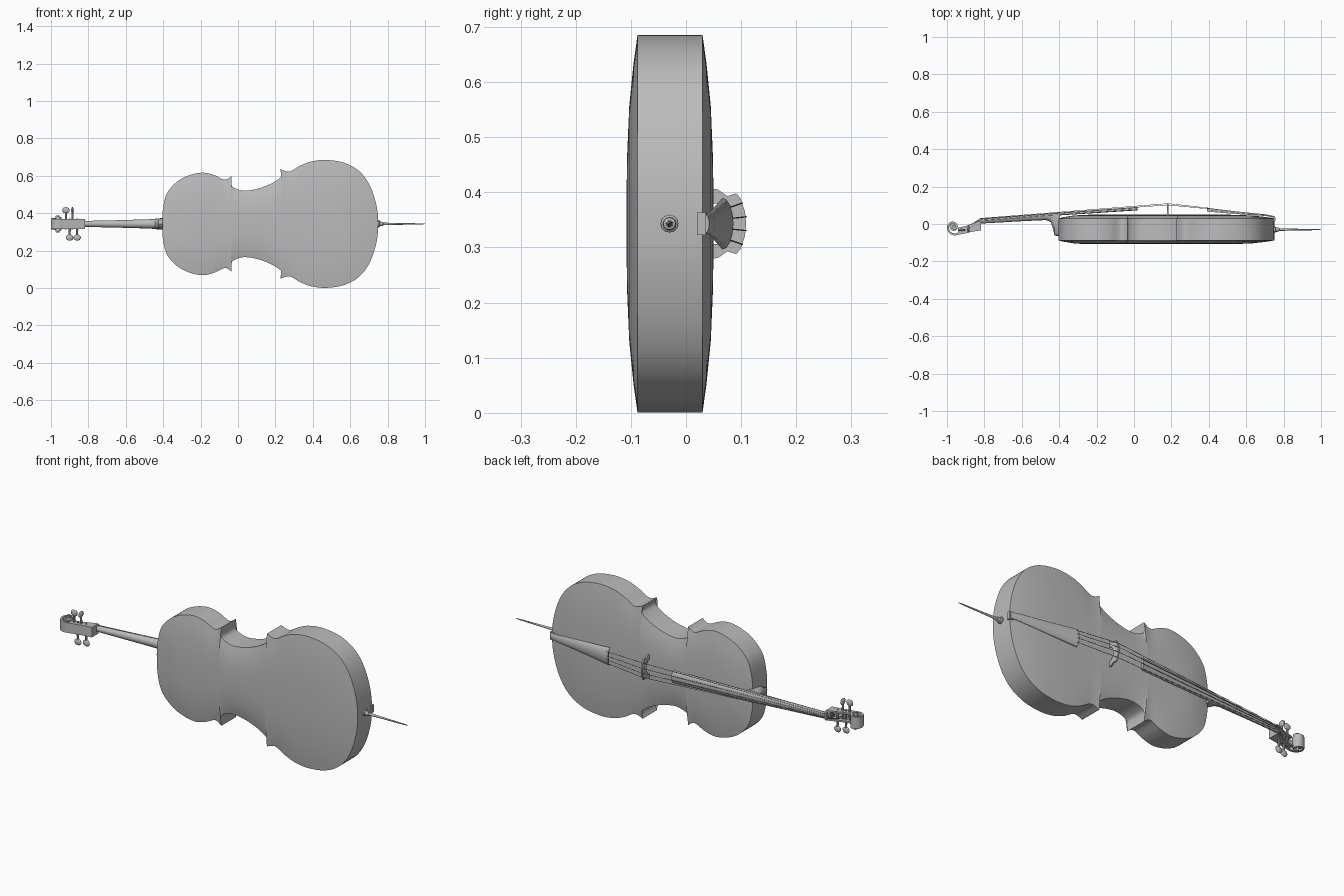
import bpy, bmesh, math
from mathutils import Vector

cube = bpy.data.objects.get("Cube")
if cube:
    bpy.data.objects.remove(cube, do_unlink=True)

ZC = 0.343  # height of the long axis

grey = bpy.data.materials.new("plain grey")
grey.use_nodes = True
grey.diffuse_color = (0.5, 0.5, 0.5, 1)
grey.node_tree.nodes["Principled BSDF"].inputs["Base Color"].default_value = (0.5, 0.5, 0.5, 1)


def finish(name, bm, angle=30):
    bmesh.ops.remove_doubles(bm, verts=bm.verts, dist=1e-5)
    bmesh.ops.recalc_face_normals(bm, faces=bm.faces)
    mesh = bpy.data.meshes.new(name)
    bm.to_mesh(mesh)
    bm.free()
    obj = bpy.data.objects.new(name, mesh)
    bpy.context.collection.objects.link(obj)
    mesh.materials.append(grey)
    bpy.ops.object.select_all(action='DESELECT')
    obj.select_set(True)
    bpy.context.view_layer.objects.active = obj
    bpy.ops.object.shade_smooth_by_angle(angle=math.radians(angle))
    return obj


def skin(name, rings, caps=True, angle=30):
    """Join equal closed rings of points with quads."""
    bm = bmesh.new()
    rows = [[bm.verts.new(p) for p in ring] for ring in rings]
    n = len(rows[0])
    for a, b in zip(rows, rows[1:]):
        for i in range(n):
            j = (i + 1) % n
            bm.faces.new((a[i], a[j], b[j], b[i]))
    if caps:
        bm.faces.new(rows[0])
        bm.faces.new(rows[-1])
    return finish(name, bm, angle)


def loft(name, sections, n=8):
    """Rounded bar along x; sections are (x, y, half width, rise, drop)."""
    rings = []
    for x, y, w, up, down in sections:
        ring = []
        for i in range(2 * n):
            a = math.pi * i / n
            s = math.sin(a)
            ring.append((x, y + s * (up if i <= n else down), ZC + w * math.cos(a)))
        rings.append(ring)
    return skin(name, rings)


def lathe(name, profile, origin, axis="x", n=12, flat=(1, 1)):
    """Turned part along x or z; profile is (distance, radius)."""
    rings = []
    for d, r in profile:
        ring = []
        for i in range(n):
            a = 2 * math.pi * i / n
            u, v = r * math.cos(a) * flat[0], r * math.sin(a) * flat[1]
            ring.append(Vector(origin) + Vector((d, u, v) if axis == "x" else (u, v, d)))
        rings.append(ring)
    return skin(name, rings)


def prism(name, pts, z0, z1):
    """Side profile in x, y extruded across z."""
    return skin(name, [[(x, y, ZC + z) for x, y in pts] for z in (z0, z1)])


def spline(pts, before, after, steps=5):
    """Smooth curve through points, without the last point."""
    p = [Vector(q) for q in [before] + pts + [after]]
    out = []
    for i in range(1, len(p) - 2):
        for k in range(steps):
            t = k / steps
            m0, m1 = (p[i + 1] - p[i - 1]) / 2, (p[i + 2] - p[i]) / 2
            out.append(p[i] * (2*t**3 - 3*t**2 + 1) + m0 * (t**3 - 2*t**2 + t)
                       + p[i + 1] * (3*t**2 - 2*t**3) + m1 * (t**3 - t**2))
    return out


# Body outline: upper bout, waist, lower bout
upper = [(-.404, 0), (-.402, .075), (-.38, .163), (-.325, .226), (-.26, .26),
         (-.19, .274), (-.13, .262), (-.07, .236), (-.034, .256)]
waist = [(-.034, .256), (-.037, .222), (-.025, .196), (.03, .178), (.1, .187),
         (.17, .212), (.22, .242), (.238, .265), (.228, .293)]
lower = [(.228, .293), (.275, .28), (.33, .31), (.39, .333), (.47, .342),
         (.57, .326), (.65, .28), (.705, .205), (.74, .1), (.75, 0)]
half = (spline(upper, (-.402, -.075), upper[-1]) + spline(waist, waist[0], waist[-1])
        + spline(lower, lower[0], (.74, -.1)) + [Vector(lower[-1])])

# Each rim point shrinks towards a spine to make the arched plates
spine, run = [], -.2
for p in half:
    run = max(run, min(p.x, .45))
    spine.append(run)
rim = [(p.x, p.y, s) for p, s in zip(half, spine)]
rim += [(x, -h, s) for x, h, s in rim[-2:0:-1]]


def plate_ring(t, y):
    return [(s + (x - s) * t, y, ZC + h * t) for x, h, s in rim]


arch = [(0, 1), (.33, .96), (.62, .75), (.85, .36), (1, 0)]
skin("back_plate", [plate_ring(t, -.088 - .02 * h) for t, h in arch], caps=False)
skin("front_plate", [plate_ring(t, .03 + .02 * h) for t, h in arch], caps=False)
skin("ribs", [plate_ring(1, -.088), plate_ring(1, .03)], caps=False)

# Neck with heel, and fingerboard
loft("neck", [(-.825, .016, .015, .003, .014), (-.6, .034, .021, .003, .019),
              (-.47, .045, .025, .003, .024), (-.445, .046, .027, .003, .036),
              (-.432, .047, .029, .003, .075), (-.425, .047, .03, .003, .109),
              (-.395, .048, .031, .003, .113)])
loft("fingerboard", [(-.82, .018, .016, .009, .002), (-.4, .049, .025, .012, .003),
                     (.02, .077, .034, .014, .004)])
prism("nut", [(-.828, .016), (-.816, .016), (-.816, .029), (-.828, .028)], -.017, .017)

# Tailpiece shell and its saddle
loft("tailpiece", [(.39, .066, .047, .02, -.012), (.55, .053, .032, .014, -.008),
                   (.7, .043, .02, .009, -.003), (.752, .036, .016, .006, .003)])
prism("saddle", [(.735, .02), (.757, .02), (.757, .036), (.735, .037)], -.02, .02)

# Bridge with feet and an arched opening
side = [(.0, .109), (.022, .107), (.046, .099), (.055, .091), (.05, .075), (.062, .058),
        (.064, .044), (.038, .044), (.036, .058), (.022, .07), (0, .075)]
bm = bmesh.new()
for s in (1, -1):
    prof = [bm.verts.new((.176, y, ZC + s * z)) for z, y in side]
    face = bm.faces.new(prof)
    ext = bmesh.ops.extrude_face_region(bm, geom=[face], use_keep_orig=True)
    bmesh.ops.translate(bm, vec=(.008, 0, 0),
                        verts=[v for v in ext["geom"] if isinstance(v, bmesh.types.BMVert)])
finish("bridge", bm)

# Four strings from the pegbox over the nut and bridge to the tailpiece
for i, k in enumerate((-1.5, -.5, .5, 1.5)):
    low = .007 * (abs(k) > 1)
    path = [(-.9 + .015 * i, -.02, k * .006), (-.822, .03 - low / 4, k * .008),
            (.18, .109 - low, k * .025), (.4, .085 - low * .6, k * .02)]
    curve = bpy.data.curves.new("string", 'CURVE')
    curve.dimensions = '3D'
    curve.bevel_depth = .0013
    curve.bevel_resolution = 1
    line = curve.splines.new('POLY')
    line.points.add(len(path) - 1)
    for pt, (x, y, z) in zip(line.points, path):
        pt.co = (x, y, ZC + z, 1)
    curve.materials.append(grey)
    bpy.context.collection.objects.link(bpy.data.objects.new(f"string_{i + 1}", curve))

# Hollow pegbox: two cheeks, a floor and an end block
top_edge = [(-.817, .02), (-.865, .002), (-.9, -.011), (-.94, -.02)]
low_edge = [(-.94, -.057), (-.9, -.05), (-.865, -.041), (-.817, -.034)]
for label, z in (("left", .018), ("right", -.026)):
    prism("pegbox_cheek_" + label, top_edge + low_edge, z, z + .008)
prism("pegbox_floor", low_edge + [(x, y + .011) for x, y in low_edge[::-1]], -.025, .025)
prism("pegbox_end", [(-.837, .012), (-.817, .02), (-.817, -.034), (-.837, -.037)], -.025, .025)

# Scroll: a ribbon winding inwards while it widens, around an eye
rings = []
turns = 44
for i in range(turns + 1):
    p = i / turns
    a = math.radians(-50 - 560 * p)
    r = .009 + .041 * (1 - p) ** 1.6
    w = .025 + .019 * p
    rings.append([(-.964 + q * math.cos(a), -.015 + q * math.sin(a), ZC + z)
                  for q, z in ((r, -w), (r, w), (max(r - .011, .002), w), (max(r - .011, .002), -w))])
skin("scroll", rings)
lathe("scroll_eye", [(-.045, .009), (.045, .009)], (-.964, -.015, ZC), "z")
lathe("scroll_core", [(-.022, .022), (.022, .022)], (-.964, -.015, ZC), "z")

# Tuning pegs with flattened heads
for i, (x, y, s, wide) in enumerate(((-.92, -.032, 1, 1), (-.885, -.026, 1, 0),
                                     (-.9, -.03, -1, 1), (-.86, -.018, -1, 1))):
    lathe(f"peg_shaft_{i + 1}", [(-.03 * s, .004), (.035 * s, .006), (.064 * s, .005)],
          (x, y, ZC), "z", 10)
    ball = [(s * (.073 - .017 * math.cos(a)), max(.02 * math.sin(a), .001))
            for a in [math.pi * k / 8 for k in range(9)]]
    lathe(f"peg_head_{i + 1}", ball, (x, y, ZC), "z", 12, (1, .35) if wide else (.35, 1))

# Endpin with its collar
lathe("endpin_collar", [(.74, .016), (.757, .016), (.76, .012), (.775, .011), (.777, .007)],
      (0, -.03, ZC))
lathe("endpin_rod", [(.77, .007), (.85, .005), (.98, .003), (1, .001)], (0, -.03, ZC))
